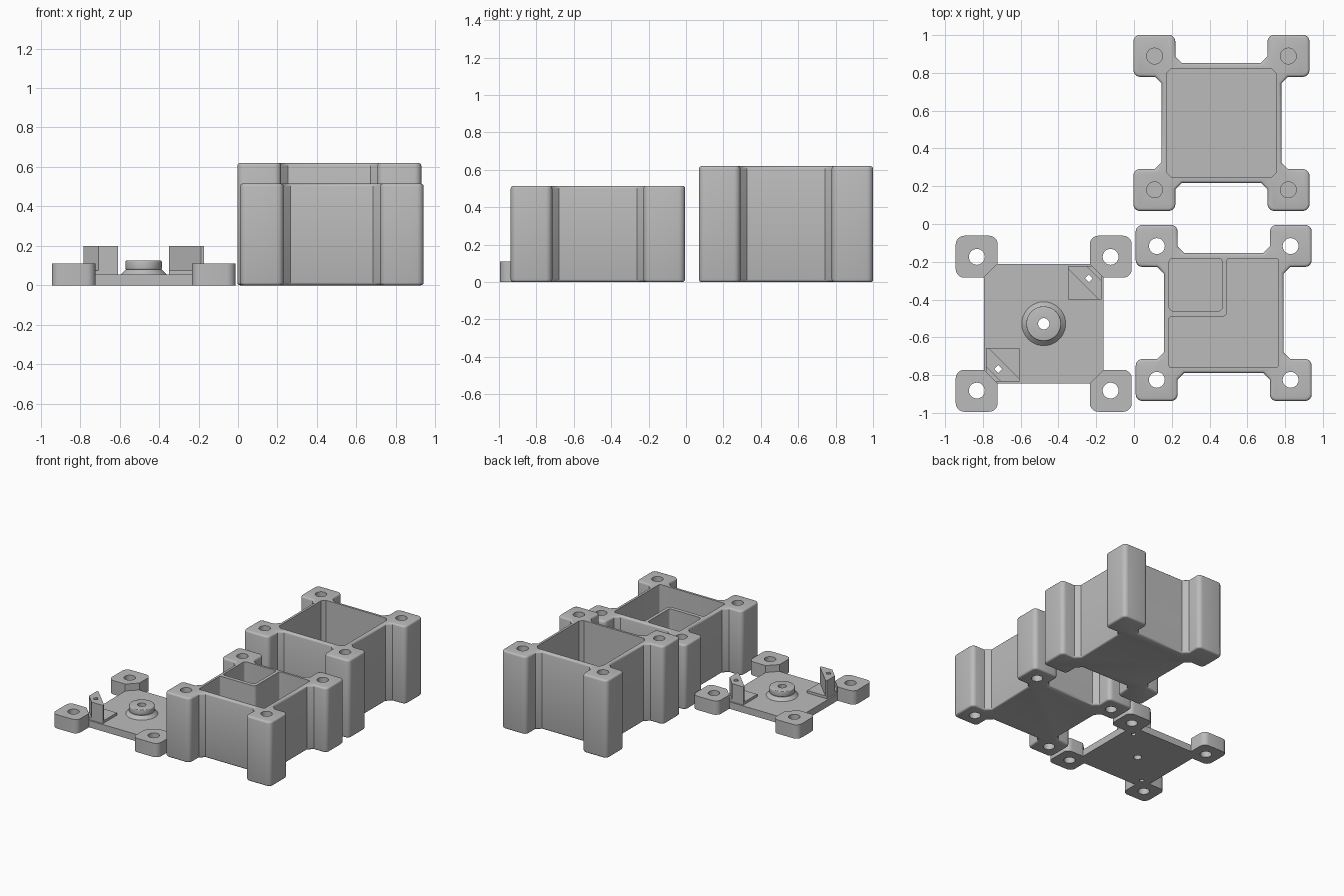
import bpy, bmesh, math
from mathutils import Vector

if "Cube" in bpy.data.objects:
    bpy.data.objects.remove(bpy.data.objects["Cube"])

grey = bpy.data.materials.new("plain_grey")
grey.diffuse_color = (0.5, 0.5, 0.5, 1)
grey.use_nodes = True
grey.node_tree.nodes["Principled BSDF"].inputs["Base Color"].default_value = grey.diffuse_color

H, P, B = 0.466, 0.244, 0.317     # half size, inner edge of corner post, body half width
HOLE = 0.354                      # screw hole offset from centre


def rounded(pts, radius, seg=5):
    """Round the polygon corners; radius is a number or a list per point."""
    out, n = [], len(pts)
    for i, p in enumerate(pts):
        r = radius[i] if isinstance(radius, list) else radius
        p = Vector(p)
        if r == 0:
            out.append(p)
            continue
        a = p + (Vector(pts[i - 1]) - p).normalized() * r
        b = p + (Vector(pts[(i + 1) % n]) - p).normalized() * r
        c = a + b - p
        for k in range(seg + 1):
            t = k / seg * math.pi / 2
            out.append(c + (a - c) * math.cos(t) + (b - c) * math.sin(t))
    return out


def prism(name, pts, z0, z1, centre, bevel=0):
    """Extrude an outline, optionally rounding its top and bottom rims."""
    bm = bmesh.new()
    f = bm.faces.new([bm.verts.new((p[0], p[1], z0)) for p in pts])
    top = bmesh.ops.extrude_face_region(bm, geom=[f])["geom"]
    bmesh.ops.translate(bm, vec=(0, 0, z1 - z0),
                        verts=[v for v in top if isinstance(v, bmesh.types.BMVert)])
    bmesh.ops.recalc_face_normals(bm, faces=bm.faces)
    if bevel:
        rims = [e for e in bm.edges if abs(e.verts[0].co.z - e.verts[1].co.z) < 1e-6]
        bmesh.ops.bevel(bm, geom=rims, offset=bevel, segments=3, profile=0.5,
                        affect='EDGES', clamp_overlap=True)
    me = bpy.data.meshes.new(name)
    bm.to_mesh(me)
    bm.free()
    me.materials.append(grey)
    ob = bpy.data.objects.new(name, me)
    ob.location = (centre[0], centre[1], 0)
    bpy.context.collection.objects.link(ob)
    return ob


def circle(x, y, r, n=32):
    return [(x + r * math.cos(2 * math.pi * i / n), y + r * math.sin(2 * math.pi * i / n))
            for i in range(n)]


def cut(ob, cutters):
    """Subtract each cutter from the part, then delete it."""
    bpy.context.view_layer.objects.active = ob
    for c in cutters:
        c.hide_render = True
        m = ob.modifiers.new("cut", 'BOOLEAN')
        m.operation, m.solver, m.object = 'DIFFERENCE', 'EXACT', c
        bpy.ops.object.modifier_apply(modifier=m.name)
        bpy.data.objects.remove(c)


def smooth(ob):
    bpy.ops.object.select_all(action='DESELECT')
    ob.select_set(True)
    bpy.context.view_layer.objects.active = ob
    bpy.ops.object.shade_smooth_by_angle(angle=math.radians(35))


def turn(p, k):
    for _ in range(k):
        p = (-p[1], p[0])
    return p


def holes(centre, z0, z1):
    return [prism("hole_cutter", circle(sx * HOLE, sy * HOLE, 0.042), z0, z1, centre)
            for sx in (-1, 1) for sy in (-1, 1)]


def box_outline(c):
    """Square body with a post on each corner, c is the chamfer at the joint."""
    quad = [(B, P - c), (B + c, P), (H, P), (H, H), (P, H), (P, B + c), (P - c, B)]
    rad = [0, 0, 0.035, 0.035, 0.035, 0, 0]
    if c == 0:
        quad, rad = quad[1:6], [0, 0.045, 0.045, 0.045, 0]
    return rounded([turn(p, k) for k in range(4) for p in quad], rad * 4)


def rect(x0, y0, x1, y1):
    return [(x0, y0), (x1, y0), (x1, y1), (x0, y1)]


# Deep box: open cavity with chamfered corners, blind screw holes
back = (0.463, 0.535)
deep = prism("deep_box", box_outline(0.035), 0, 0.62, back, 0.014)
w, k = 0.289, 0.025
cavity = [turn(p, i) for i in range(4) for p in ((w, w - k), (w - k, w))]
cut(deep, [prism("cavity_cutter", cavity, 0.035, 0.8, back)] + holes(back, 0.3, 0.8))
smooth(deep)

# Divided box: L-shaped cavity and a small square compartment, through holes
front = (0.475, -0.471)
divided = prism("divided_box", box_outline(0.035), 0, 0.515, front, 0.014)
ell = [(-w, -w), (w, -w), (w, w), (0.018, w), (0.018, -0.019), (-w, -0.019)]
ell = rounded(ell, [0.012, 0.012, 0.012, 0.012, 0.025, 0.012])
room = rounded(rect(-w, 0.011, -0.008, w), 0.02)
cut(divided, [prism("cavity_cutter", ell, 0.035, 0.7, front),
              prism("compartment_cutter", room, 0.035, 0.7, front)]
    + holes(front, -0.1, 0.7))
smooth(divided)

# Lid plate
lid = (-0.478, -0.528)
T = 0.055
plate = prism("lid_plate", box_outline(0), 0, T, lid)
clip_mid = 0.217


def clip_holes():
    """Small square holes turned 45 degrees through both clips."""
    s, d = clip_mid + 0.032 / math.sqrt(2), 0.021
    return [prism("clip_hole_cutter", circle(q * s, q * s, d, 4), -0.1, 0.4, lid)
            for q in (-1, 1)]


cut(plate, holes(lid, -0.1, 0.3) + clip_holes()
    + [prism("axle_cutter", circle(0, 0, 0.03), -0.1, 0.3, lid)])
smooth(plate)

# Lid corner tabs, inner corner cut off diagonally
tab = rounded([(H, P), (H, H), (P, H), (P, B), (B, P)], [0.045, 0.045, 0.045, 0, 0])
for i in range(4):
    t = prism("lid_tab", [turn(p, i) for p in tab], T, 0.11, lid)
    cut(t, [prism("hole_cutter", circle(*turn((HOLE, HOLE), i), 0.042), 0, 0.3, lid)])
    smooth(t)

# Centre boss: flared foot under a short cylinder
foot = prism("boss_foot", circle(0, 0, 0.116, 48), T, 0.08, lid)
for v in foot.data.vertices:
    if v.co.z > 0.07:
        v.co.x *= 0.79
        v.co.y *= 0.79
boss = prism("boss", circle(0, 0, 0.092, 48), 0.08, 0.125, lid, 0.006)
for part in (foot, boss):
    cut(part, [prism("axle_cutter", circle(0, 0, 0.03), 0, 0.3, lid)])
    smooth(part)

# Two lid clips: square pad with a diagonal upright in opposite corners
h = 0.088
a, b = 2 * h - 0.07 * math.sqrt(2), -0.014
band = [(h, -h), (h, a - 2 * h + h), (a - h, h), (-h, h), (-h, h + b), (h + b, -h)]
band = [(h, -h), (h, 0.099 - h), (0.099 - h, h), (-h, h), (-h, h + b), (h + b, -h)]
for q in (-1, 1):
    m = q * clip_mid
    pad = prism("clip_pad", rect(m - h, m - h, m + h, m + h), T, 0.075, lid)
    up = prism("clip_upright", [(m + q * x, m + q * y) for x, y in band], 0.075, 0.2, lid)
    for j, part in enumerate((pad, up)):
        cut(part, [c for c in clip_holes()])
